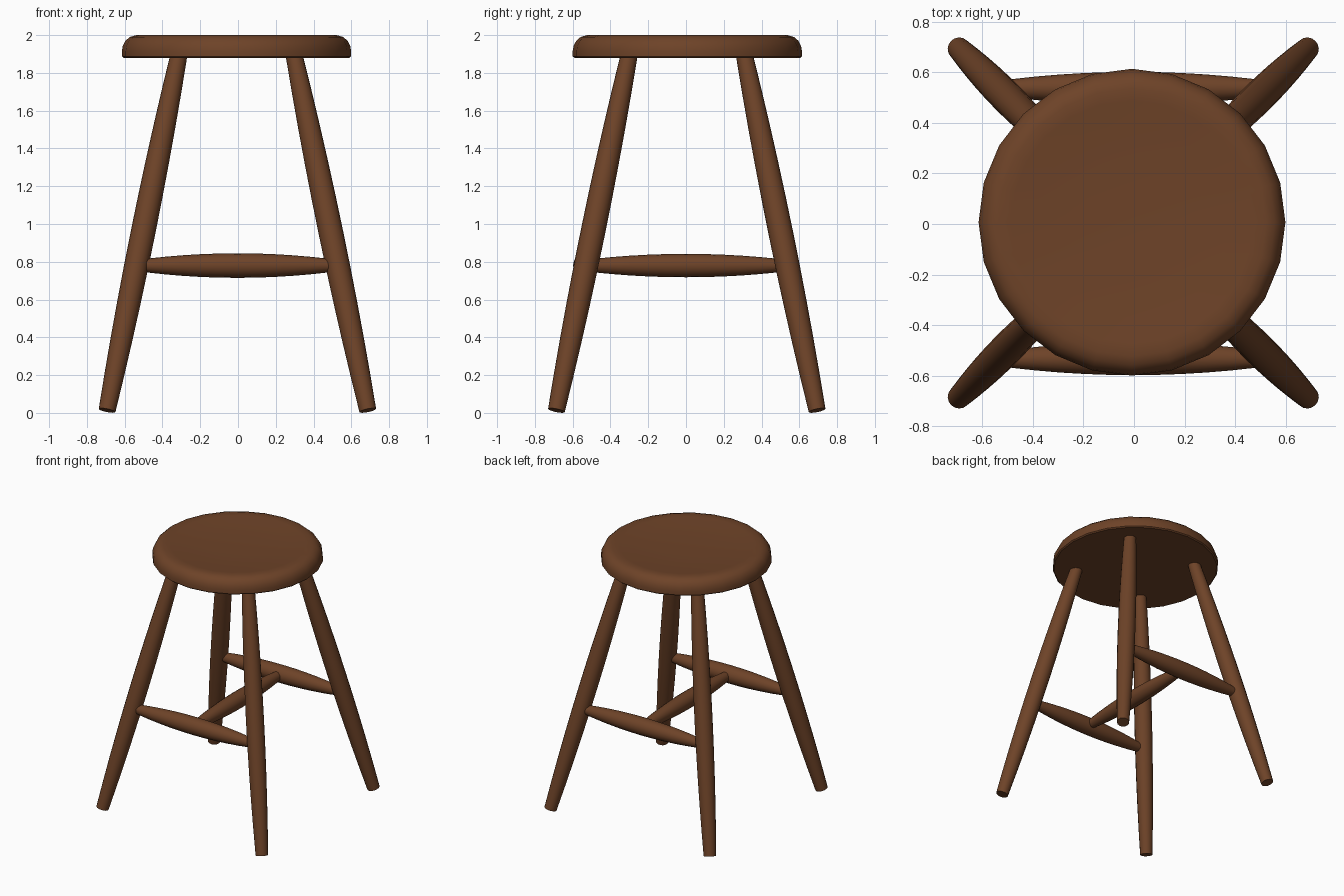
import bpy, math
from mathutils import Vector

if "Cube" in bpy.data.objects:
    bpy.data.objects.remove(bpy.data.objects["Cube"])

wood = bpy.data.materials.new("dark brown wood")
wood.diffuse_color = (0.155, 0.056, 0.021, 1)
wood.use_nodes = True
wood.node_tree.nodes["Principled BSDF"].inputs["Base Color"].default_value = wood.diffuse_color


def lathe(name, profile, sides):
    """Solid of revolution about z from (radius, z) points; radius 0 makes a pole."""
    verts, rings, faces = [], [], []
    for r, z in profile:
        start = len(verts)
        n = sides if r > 0 else 1
        for i in range(n):
            a = 2 * math.pi * i / sides
            verts.append((r * math.cos(a), r * math.sin(a), z))
        rings.append([start + (i % n) for i in range(sides)])
    for lo, hi in zip(rings, rings[1:]):
        for i in range(sides):
            j = (i + 1) % sides
            quad = [lo[i], lo[j], hi[j], hi[i]]
            faces.append(list(dict.fromkeys(quad)))
    mesh = bpy.data.meshes.new(name)
    mesh.from_pydata(verts, [], faces)
    mesh.materials.append(wood)
    obj = bpy.data.objects.new(name, mesh)
    bpy.context.collection.objects.link(obj)
    bpy.ops.object.select_all(action='DESELECT')
    obj.select_set(True)
    bpy.context.view_layer.objects.active = obj
    bpy.ops.object.shade_smooth_by_angle(angle=math.radians(40))
    return obj


def spindle(name, start, end, r_end, r_mid, sides=16, steps=10):
    """Turned rod that swells in the middle."""
    start, end = Vector(start), Vector(end)
    length = (end - start).length
    profile = [(0, 0)]
    for k in range(steps + 1):
        t = k / steps
        profile.append((r_end + (r_mid - r_end) * 4 * t * (1 - t), t * length))
    profile.append((0, length))
    obj = lathe(name, profile, sides)
    obj.location = start
    obj.rotation_euler = (end - start).to_track_quat('Z', 'Y').to_euler()
    return obj


# Seat: round disc, rounded upper rim, slightly dished top
seat = lathe("seat", [(0, 1.88), (0.598, 1.88), (0.607, 1.888), (0.607, 1.915),
                      (0.602, 1.943), (0.588, 1.970), (0.565, 1.990), (0.53, 2.0),
                      (0.48, 1.997), (0.38, 1.988), (0.2, 1.981), (0, 1.979)], 24)
seat.location = (-0.008, 0.007, 0)

# Four splayed legs
for sx, side in ((-1, "left"), (1, "right")):
    for sy, end in ((-1, "front"), (1, "back")):
        spindle(f"{end}_{side}_leg",
                (sx * 0.69 - 0.003, sy * 0.69 + 0.004, 0.013),
                (sx * 0.306 - 0.008, sy * 0.306 + 0.004, 1.89), 0.045, 0.065)

# H-shaped stretchers: front, back and the one joining them
for name, y in (("front_stretcher", -0.533), ("back_stretcher", 0.537)):
    spindle(name, (-0.485, y, 0.78), (0.48, y, 0.78), 0.036, 0.065)
spindle("middle_stretcher", (-0.004, -0.485, 0.78), (-0.004, 0.485, 0.78), 0.036, 0.062)
